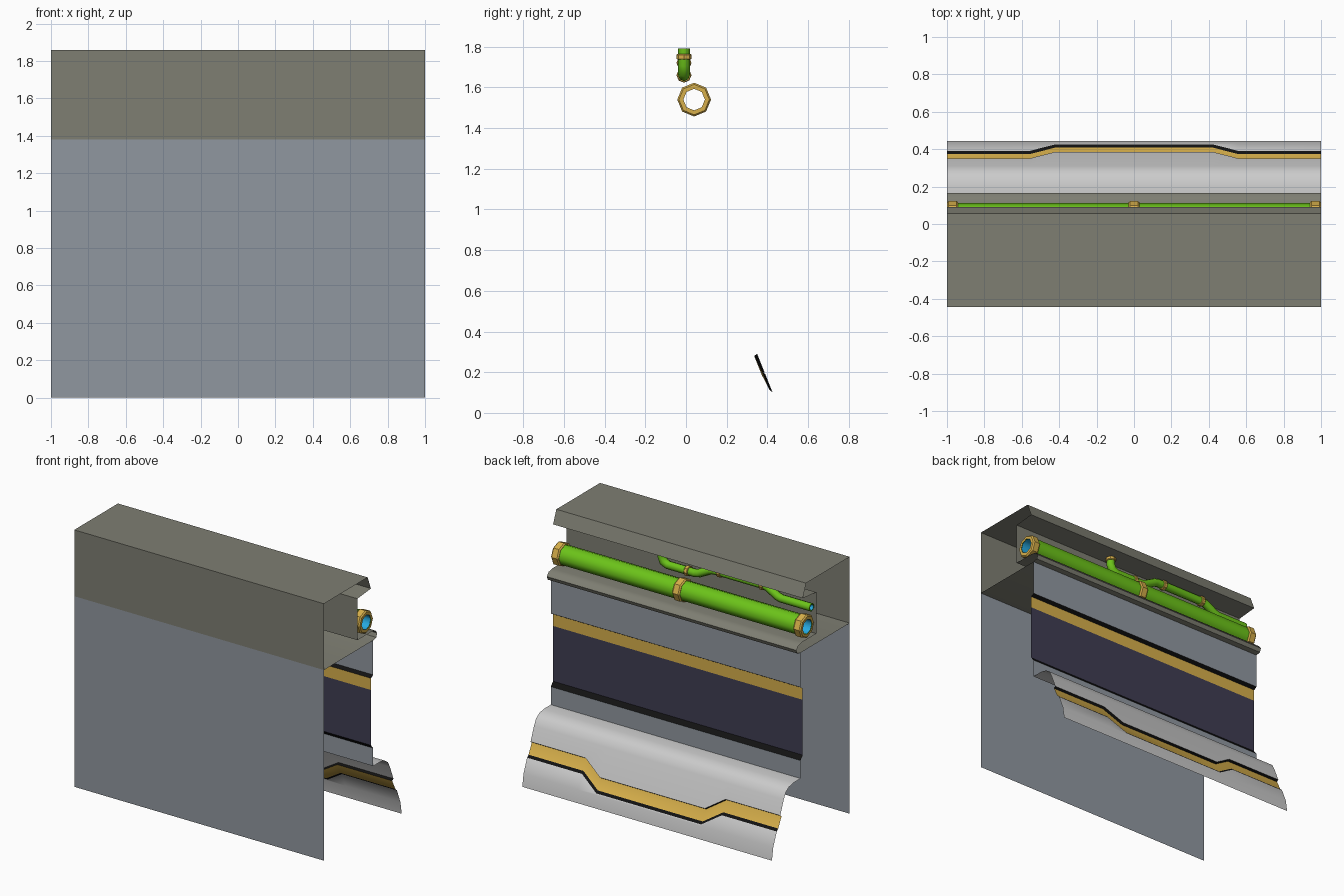
import bpy, bmesh, math
from mathutils import Vector

if "Cube" in bpy.data.objects:
    bpy.data.objects.remove(bpy.data.objects["Cube"])


def material(name, r, g, b):
    m = bpy.data.materials.new(name)
    m.diffuse_color = (r, g, b, 1)
    m.use_nodes = True
    m.node_tree.nodes["Principled BSDF"].inputs["Base Color"].default_value = m.diffuse_color
    return m


SLATE = material("slate", 0.28, 0.31, 0.35)
OLIVE = material("olive", 0.21, 0.21, 0.17)
GOLD = material("gold", 0.68, 0.43, 0.07)
BLACK = material("black", 0.006, 0.006, 0.006)
NAVY = material("navy", 0.05, 0.046, 0.085)
GREEN = material("green", 0.15, 0.55, 0.01)
BLUE = material("blue", 0.02, 0.4, 0.75)
GREY = material("light_grey", 0.8, 0.8, 0.8)


def grid_object(name, rows, mats, angle, wrap=False):
    """Skin successive rows of points; mats holds one material per band."""
    bm = bmesh.new()
    vr = [[bm.verts.new(p) for p in r] for r in rows]
    used = list(dict.fromkeys(mats))
    n = len(rows[0])
    for i, (a, b) in enumerate(zip(vr, vr[1:])):
        for j in range(n if wrap else n - 1):
            k = (j + 1) % n
            f = bm.faces.new((a[j], b[j], b[k], a[k]))
            f.material_index = used.index(mats[i])
    me = bpy.data.meshes.new(name)
    bm.to_mesh(me)
    bm.free()
    for m in used:
        me.materials.append(m)
    me.shade_smooth()
    me.set_sharp_from_angle(angle=math.radians(angle))
    ob = bpy.data.objects.new(name, me)
    bpy.context.collection.objects.link(ob)
    return ob


def sheet(name, profile, mats, xs=(-1, 1), dip=lambda x: 0, angle=35):
    """Extrude a (y, z, follows_dip) profile along x."""
    rows = []
    for y, z, *s in profile:
        w = s[0] if s else 0
        rows.append([(x, y + 0.036 * w * dip(x), z - 0.09 * w * dip(x)) for x in xs])
    if not isinstance(mats, list):
        mats = [mats] * (len(profile) - 1)
    return grid_object(name, rows, mats, angle)


def tube(name, path, radii, y, mat, angle=50):
    """Sweep an octagon along an (x, z) path, mitring the bends."""
    pts = [Vector((x, 0, z)) for x, z in path]
    rows = []
    for i, p in enumerate(pts):
        t0 = (p - pts[i - 1]).normalized() if i else None
        t1 = (pts[i + 1] - p).normalized() if i < len(pts) - 1 else None
        t = ((t0 or t1) + (t1 or t0)).normalized()
        side = Vector((-t.z, 0, t.x)) / max(0.5, t.dot(t0 or t1))
        r = radii[i]
        rows.append([p + Vector((0, y, 0)) + side * r * math.cos(k * math.pi / 4)
                     + Vector((0, r * math.sin(k * math.pi / 4), 0)) for k in range(8)])
    return grid_object(name, rows, [mat] * (len(pts) - 1), angle, wrap=True)


def collar(name, at, direction, half, r_in, r_out, y):
    """Chamfered ring centred on the path point."""
    d = Vector(direction).normalized()
    c = half * 0.7
    steps = [(-half, r_in), (-half + 1e-4, r_out * .9), (-c, r_out),
             (c, r_out), (half - 1e-4, r_out * .9), (half, r_in)]
    path = [(at[0] + d.x * s, at[1] + d.y * s) for s, _ in steps]
    return tube(name, path, [r for _, r in steps], y, GOLD, 30)


# Plain front wall
sheet("front_wall", [(-.445, 1.38), (-.445, 0)], SLATE)

# Upper housing: box with overhanging lip, pipe recess and rounded ledge
sheet("upper_housing", [(-.445, 1.38), (-.445, 1.86), (.055, 1.86), (.092, 1.765),
                        (-.062, 1.75), (-.062, 1.45), (.10, 1.45), (.143, 1.441),
                        (.165, 1.415), (.153, 1.388), (.118, 1.38), (-.445, 1.38)], OLIVE, angle=50)

# Rear panel with recessed navy screen and trims
sheet("rear_panel", [(.118, 1.38), (.118, 1.13), (.093, 1.115), (.093, 1.03),
                     (.093, .63), (.118, .60), (.118, .47)],
      [SLATE, BLACK, GOLD, NAVY, BLACK, SLATE], angle=20)


# Curved skirting with a gold groove that dips in the middle
def dip(x):
    return min(1, max(0, (.56 - abs(x)) / .14))


sheet("skirting", [(.118, .47), (.20, .47), (.25, .459), (.286, .435), (.31, .39),
                   (.35, .29, 1), (.335, .28, 1), (.373, .205, 1), (.39, .19, 1),
                   (.43, .09), (.445, 0)],
      [GREY] * 5 + [BLACK, GOLD, BLACK] + [GREY] * 2,
      xs=(-1, -.56, -.42, .42, .56, 1), dip=dip)

# Large straight pipe, lining and collars
PY, PZ = .04, 1.54
tube("large_pipe", [(-.995, PZ), (.995, PZ)], [.072] * 2, PY, GREEN)
tube("large_pipe_lining", [(-.998, PZ), (.998, PZ)], [.053] * 2, PY, BLUE)
for i, x in enumerate((-.97, 0, .97)):
    collar(f"large_collar_{i}", (x, PZ), (1, 0), .03, .053 if x else .07, .083, PY)

# Small bent pipe, lining at its open end, and collars
SY = -.01
path = [(.2, 1.79), (.2, 1.71), (.185, 1.675), (.15, 1.66), (-.07, 1.66), (-.10, 1.667),
        (-.19, 1.713), (-.22, 1.72), (-.62, 1.72), (-.65, 1.713), (-.73, 1.667),
        (-.76, 1.66), (-1, 1.66)]
tube("small_pipe", path, [.029] * len(path), SY, GREEN)
tube("small_pipe_lining", [(-.8, 1.66), (-1, 1.66), (-1 + 1e-4, 1.66)][:2], [.021] * 2, SY, BLUE)
tube("small_pipe_rim", [(-.9999, 1.66), (-1, 1.66)], [.029, .021], SY, GREEN)
for i, (at, d) in enumerate((((.2, 1.75), (0, 1)), ((-.01, 1.66), (1, 0)),
                             ((-.27, 1.72), (1, 0)), ((-.61, 1.72), (1, 0)))):
    collar(f"small_collar_{i}", at, d, .014, .027, .037, SY)

# Make closed tubes face outward
for ob in bpy.data.objects:
    if "pipe" in ob.name or "collar" in ob.name:
        bm = bmesh.new()
        bm.from_mesh(ob.data)
        bmesh.ops.recalc_face_normals(bm, faces=bm.faces)
        if "lining" in ob.name:
            bmesh.ops.reverse_faces(bm, faces=bm.faces)
        bm.to_mesh(ob.data)
        bm.free()
